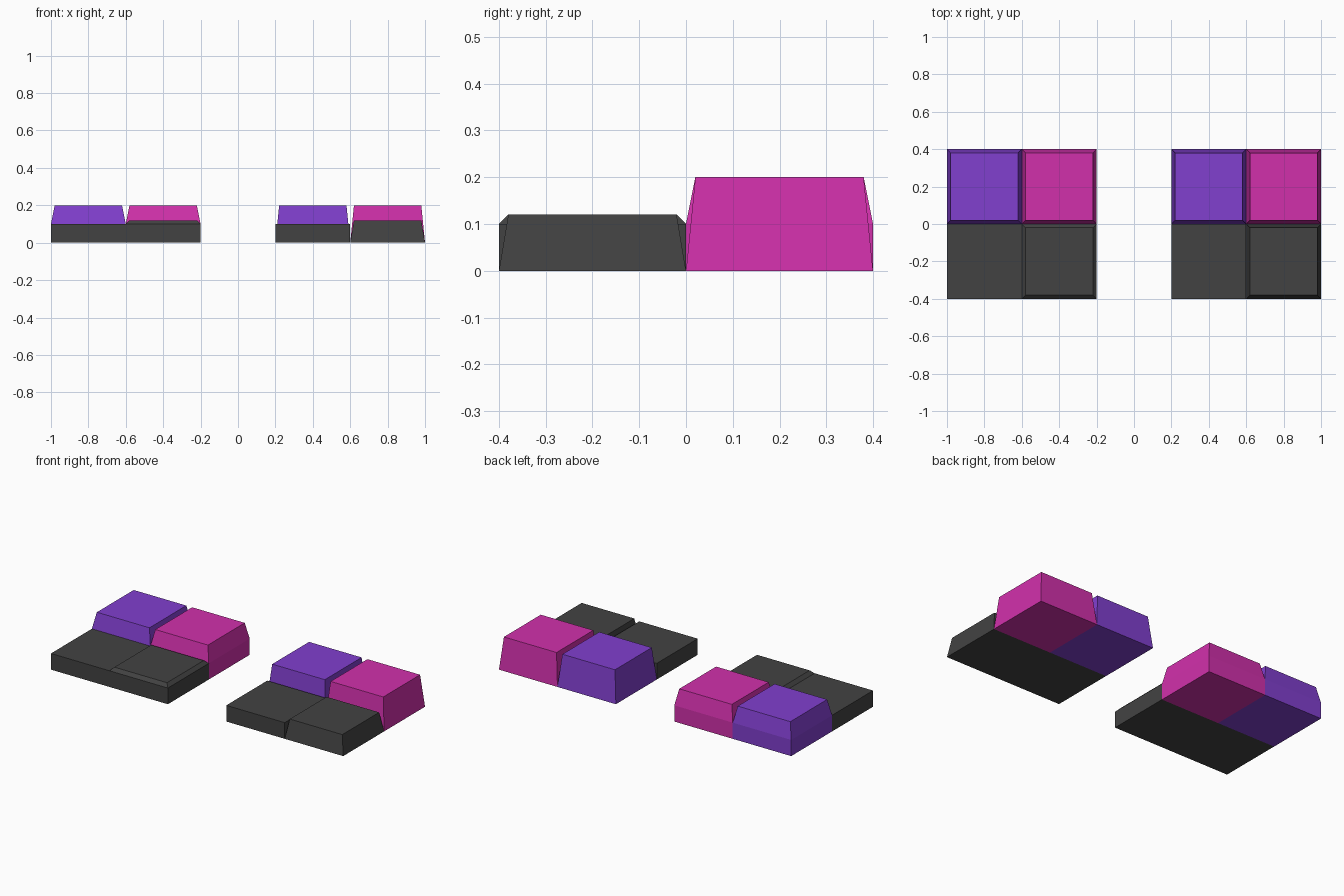
import bpy, bmesh

if "Cube" in bpy.data.objects:
    bpy.data.objects.remove(bpy.data.objects["Cube"])

TILE = 0.4      # footprint of one tile
INSET = 0.02    # how far the top steps in

def material(name, rgb):
    m = bpy.data.materials.new(name)
    m.diffuse_color = (*rgb, 1)
    m.use_nodes = True
    m.node_tree.nodes["Principled BSDF"].inputs["Base Color"].default_value = m.diffuse_color
    return m

purple = material("purple", (0.22, 0.05, 0.62))
pink = material("pink", (0.64, 0.03, 0.41))
dark = material("dark_grey", (0.055, 0.055, 0.055))

def tile(name, x, y, levels, mat):
    """Square tile centred at x, y; levels are (inset, height) rings, bottom to top."""
    bm = bmesh.new()
    rings = []
    for inset, z in levels:
        h = TILE / 2 - inset
        rings.append([bm.verts.new((sx * h, sy * h, z))
                      for sx, sy in ((-1, -1), (1, -1), (1, 1), (-1, 1))])
    bm.faces.new(rings[0][::-1])
    bm.faces.new(rings[-1])
    for a, b in zip(rings, rings[1:]):
        for i in range(4):
            j = (i + 1) % 4
            bm.faces.new((a[i], a[j], b[j], b[i]))
    me = bpy.data.meshes.new(name)
    bm.to_mesh(me)
    bm.free()
    me.materials.append(mat)
    ob = bpy.data.objects.new(name, me)
    ob.location = (x, y, 0)
    bpy.context.collection.objects.link(ob)

# Left set has a straight base below the slope, right set slopes from the ground
for side, cx, base in (("left", -0.6, [(0, 0), (0, 0.1)]), ("right", 0.6, [(0, 0)])):
    d = TILE / 2
    # raised coloured tiles at the back
    tile(side + "_purple_tile", cx - d, d, base + [(INSET, 0.2)], purple)
    tile(side + "_pink_tile", cx + d, d, base + [(INSET, 0.2)], pink)
    # low grey tiles at the front: plain floor and slightly raised floor
    tile(side + "_flat_floor", cx - d, -d, [(0, 0), (0, 0.1)], dark)
    tile(side + "_raised_floor", cx + d, -d, base + [(INSET, 0.12)], dark)
